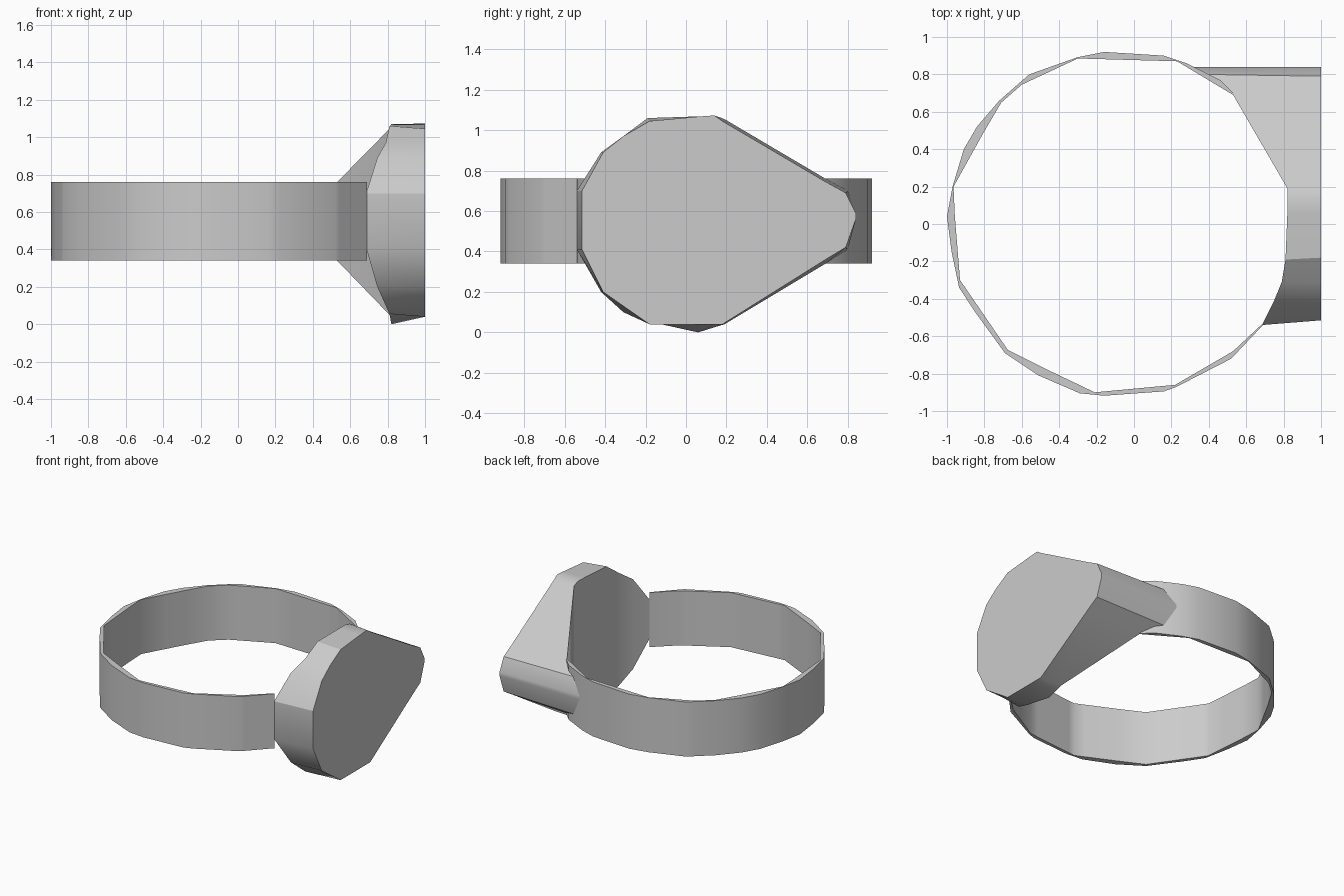
import bpy
import bmesh
import math
from mathutils import Vector

cube = bpy.data.objects.get("Cube")
if cube:
    bpy.data.objects.remove(cube)

grey = bpy.data.materials.new("light_grey")
grey.use_nodes = True
grey.diffuse_color = (0.6, 0.6, 0.6, 1)
grey.node_tree.nodes["Principled BSDF"].inputs["Base Color"].default_value = grey.diffuse_color


def loft(name, sections, smooth):
    """Join a row of four-cornered cross-sections and cap both ends."""
    bm = bmesh.new()
    rows = [[bm.verts.new(p) for p in s] for s in sections]
    for a, b in zip(rows, rows[1:]):
        for i in range(4):
            j = (i + 1) % 4
            bm.faces.new((a[i], a[j], b[j], b[i]))
    bm.faces.new(rows[0])
    bm.faces.new(rows[-1])
    # merge the flat strips of the face plate into one face
    bmesh.ops.dissolve_limit(bm, angle_limit=0.002, verts=bm.verts, edges=bm.edges)
    bmesh.ops.recalc_face_normals(bm, faces=bm.faces)
    mesh = bpy.data.meshes.new(name)
    bm.to_mesh(mesh)
    bm.free()
    mesh.materials.append(grey)
    obj = bpy.data.objects.new(name, mesh)
    bpy.context.collection.objects.link(obj)
    bpy.ops.object.select_all(action='DESELECT')
    obj.select_set(True)
    bpy.context.view_layer.objects.active = obj
    bpy.ops.object.shade_smooth_by_angle(angle=math.radians(smooth))
    return obj


# Ring band: fine outer outline, coarser inner outline, open behind the head
CENTRE = Vector((-0.08, 0))
outer = [(0.53, 0.70), (0.46, 0.77), (0.28, 0.86), (0.16, 0.90), (-0.16, 0.92),
         (-0.31, 0.89), (-0.56, 0.80), (-0.72, 0.66), (-0.84, 0.52), (-0.91, 0.40),
         (-0.97, 0.20), (-1.0, 0.04), (-0.975, -0.15), (-0.935, -0.34), (-0.85, -0.47),
         (-0.69, -0.69), (-0.51, -0.81), (-0.29, -0.905), (-0.16, -0.918),
         (0.16, -0.895), (0.23, -0.87), (0.52, -0.72), (0.69, -0.54)]
inner = [(0.53, 0.69), (0.23, 0.87), (-0.30, 0.885), (-0.60, 0.745), (-0.72, 0.64),
         (-0.97, 0.19), (-0.93, -0.30), (-0.67, -0.68), (-0.21, -0.90),
         (0.22, -0.86), (0.53, -0.68), (0.685, -0.535)]


def polar(points):
    result = []
    for p in points:
        d = Vector(p) - CENTRE
        result.append((math.atan2(d.y, d.x) % math.tau, d.length))
    return result


def radius(outline, angle):
    """Distance from the centre to a straight-sided outline."""
    for (a, ra), (b, rb) in zip(outline, outline[1:]):
        if angle <= b + 1e-6:
            break
    return ra * rb * math.sin(b - a) / (ra * math.sin(angle - a) + rb * math.sin(b - angle))


out_polar, in_polar = polar(outer), polar(inner)
angles = []
for a in sorted(a for a, r in out_polar + in_polar):
    if not angles or a - angles[-1] > 0.02:
        angles.append(a)

LOW, HIGH = 0.34, 0.76
sections = []
for a in angles:
    direction = Vector((math.cos(a), math.sin(a)))
    ro = radius(out_polar, a)
    ri = min(radius(in_polar, a), ro - 0.005)
    po, pi = CENTRE + direction * ro, CENTRE + direction * ri
    sections.append([(po.x, po.y, LOW), (po.x, po.y, HIGH),
                     (pi.x, pi.y, HIGH), (pi.x, pi.y, LOW)])
loft("ring_band", sections, 35)

# Teardrop head: y at front and back, x of the curved back,
# bottom at front and back, top at front and back
stations = [
    (-0.515, -0.54, 0.685, 0.41, 0.41, 0.70, 0.70),
    (-0.41, -0.42, 0.745, 0.20, 0.20, 0.89, 0.89),
    (-0.31, -0.31, 0.79, 0.13, 0.10, 0.97, 0.97),
    (-0.18, -0.19, 0.81, 0.04, 0.055, 1.045, 1.06),
    (0.06, 0.06, 0.82, 0.04, 0.0, 1.067, 1.068),
    (0.14, 0.14, 0.82, 0.04, 0.025, 1.073, 1.07),
    (0.18, 0.19, 0.82, 0.04, 0.04, 1.045, 1.055),
    (0.69, 0.69, 0.53, 0.36, 0.34, 0.745, 0.76),
    (0.79, 0.80, 0.36, 0.42, 0.41, 0.69, 0.70),
    (0.84, 0.84, 0.29, 0.56, 0.56, 0.59, 0.59),
]
loft("teardrop_head", [[(1, yf, bf), (1, yf, tf), (xb, yb, tb), (xb, yb, bb)]
                       for yf, yb, xb, bf, bb, tf, tb in stations], 30)
